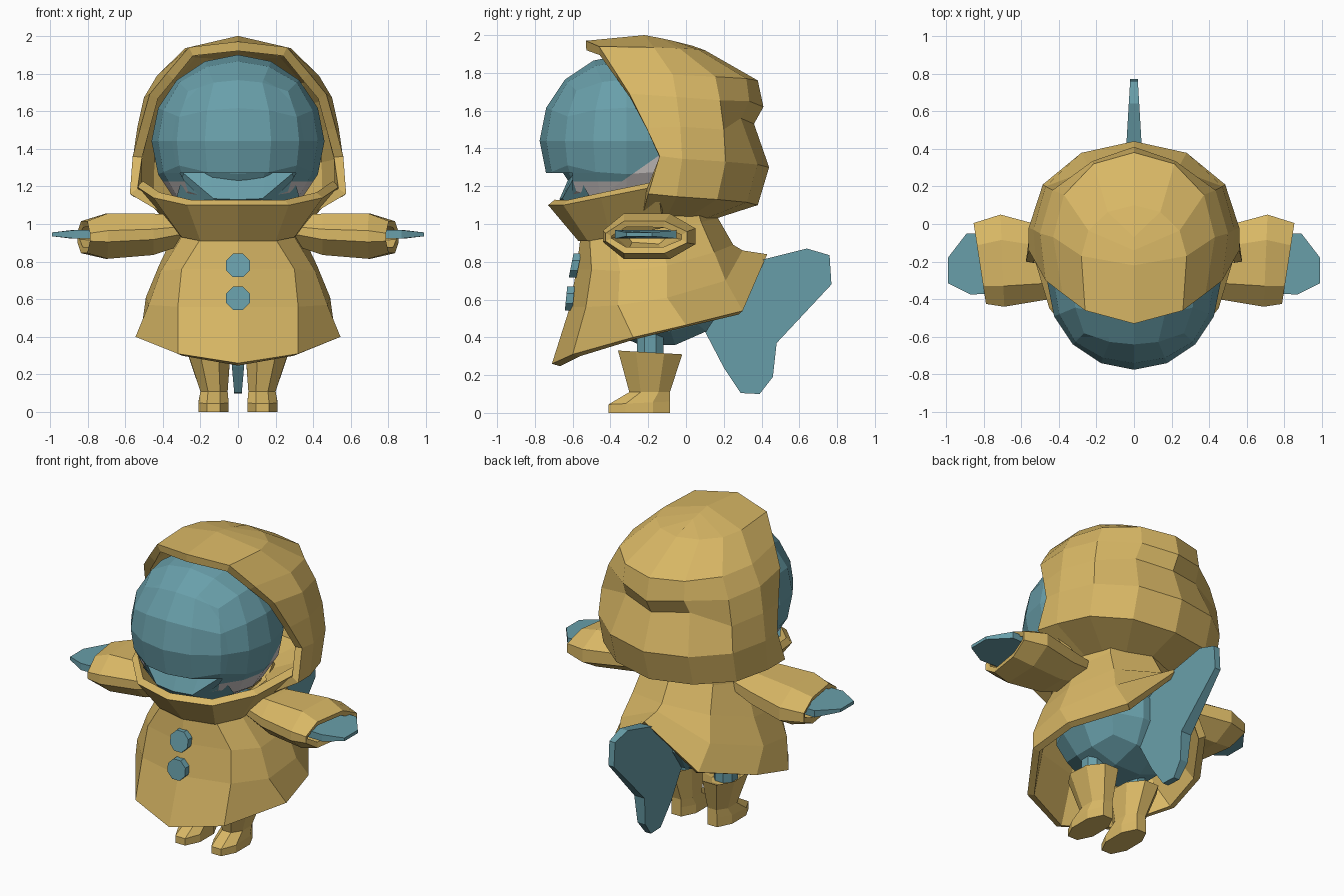
import bpy, bmesh, math
from mathutils import Vector

if "Cube" in bpy.data.objects:
    bpy.data.objects.remove(bpy.data.objects["Cube"])


def material(name, rgb):
    m = bpy.data.materials.new(name)
    m.diffuse_color = (*rgb, 1)
    m.use_nodes = True
    m.node_tree.nodes["Principled BSDF"].inputs["Base Color"].default_value = m.diffuse_color
    return m


YELLOW = material("raincoat_yellow", (0.69, 0.475, 0.13))
BLUE = material("skin_blue", (0.14, 0.345, 0.40))
PALE = material("pale_grey", (0.62, 0.58, 0.57))


def finish(name, bm, mats, mirror=False, thick=0):
    me = bpy.data.meshes.new(name)
    bm.to_mesh(me)
    bm.free()
    ob = bpy.data.objects.new(name, me)
    bpy.context.collection.objects.link(ob)
    for m in mats:
        me.materials.append(m)
    if mirror:
        mod = ob.modifiers.new("mirror", 'MIRROR')
        mod.merge_threshold = 0.002
    if thick:
        mod = ob.modifiers.new("cloth", 'SOLIDIFY')
        mod.thickness = thick
        mod.offset = -1
    return ob


def loft(name, rings, mat, ref, closed=False, caps=(), mirror=True, thick=0):
    """Skin rows of points; faces are turned away from the point ref."""
    bm = bmesh.new()
    rows = [[bm.verts.new(p) for p in r] for r in rings]
    n = len(rows[0])
    for a, b in zip(rows, rows[1:]):
        for i in range(n if closed else n - 1):
            j = (i + 1) % n
            bm.faces.new((a[i], a[j], b[j], b[i]))
    for c in caps:
        bm.faces.new(rows[c])
    bm.normal_update()
    if len(caps) == 2:
        bmesh.ops.recalc_face_normals(bm, faces=bm.faces)
    else:
        ref = Vector(ref)
        if sum(f.normal.dot(f.calc_center_median() - ref) for f in bm.faces) < 0:
            bmesh.ops.reverse_faces(bm, faces=bm.faces)
    return finish(name, bm, [mat], mirror, thick)


def quad_ball(cuts, center, radii):
    """Ball made from a subdivided cube."""
    bm = bmesh.new()
    bmesh.ops.create_cube(bm, size=2)
    bmesh.ops.subdivide_edges(bm, edges=bm.edges, cuts=cuts, use_grid_fill=True)
    for v in bm.verts:
        d = Vector([math.tan(c * math.pi / 4) for c in v.co]).normalized()
        v.co = Vector(center) + Vector([d[k] * radii[k] for k in range(3)])
    return bm


def split(bm, co, no):
    bmesh.ops.bisect_plane(bm, geom=bm.verts[:] + bm.edges[:] + bm.faces[:],
                           plane_co=co, plane_no=no)


# Hood: stacked rows from centre back to the face opening
def hood_row(zb, yb, a, c, front):
    row = []
    for i in range(4):
        t = math.radians(30 * i)
        row.append((a * math.sin(t), c + (yb - c) * math.cos(t), zb + (front[2] - zb) * i / 4))
    return row + [front]


hood = [
    hood_row(1.02, 0.13, 0.29, -0.10, (0.39, -0.23, 1.05)),
    hood_row(1.10, 0.38, 0.555, -0.05, (0.575, -0.20, 1.16)),
    hood_row(1.30, 0.44, 0.56, -0.02, (0.56, -0.14, 1.36)),
    hood_row(1.53, 0.36, 0.535, -0.03, (0.52, -0.21, 1.51)),
    hood_row(1.62, 0.41, 0.50, -0.05, (0.47, -0.30, 1.69)),
    hood_row(1.76, 0.38, 0.43, -0.07, (0.38, -0.37, 1.80)),
    hood_row(1.92, 0.10, 0.28, -0.17, (0.26, -0.46, 1.94)),
    [(0, 0.03, 1.945), (0, -0.07, 1.97), (0, -0.14, 1.985), (0, -0.22, 2.0), (0, -0.53, 1.97)],
]
# the crease at the back fades out towards the sides
hood[3][1] = (0.23, 0.29, 1.56)
hood[3][2] = (0.47, 0.20, 1.50)
hood[4][1] = (0.22, 0.335, 1.65)
loft("hood", hood, YELLOW, (0, -0.15, 1.45), thick=0.05)

# Collar bowl under the face
loft("collar", [
    [(0, -0.73, 1.10), (0.27, -0.65, 1.10), (0.45, -0.45, 1.14), (0.54, -0.15, 1.20)],
    [(0, -0.57, 0.91), (0.20, -0.52, 0.91), (0.30, -0.40, 0.93), (0.36, -0.12, 0.98)],
], YELLOW, (0, -0.15, 1.05), thick=0.045)

# Flared coat with the back hem lifted over the tail
loft("coat", [
    [(0, -0.48, 1.0), (0.17, -0.44, 1.0), (0.26, -0.34, 1.02), (0.30, -0.13, 1.08),
     (0.22, 0.05, 1.11), (0, 0.12, 1.12)],
    [(0, -0.56, 0.92), (0.2, -0.51, 0.92), (0.3, -0.38, 0.93), (0.33, -0.15, 0.97),
     (0.25, 0.08, 1.01), (0, 0.17, 1.03)],
    [(0, -0.58, 0.76), (0.30, -0.50, 0.76), (0.41, -0.35, 0.75), (0.42, -0.10, 0.78),
     (0.28, 0.15, 0.85), (0, 0.25, 0.89)],
    [(0, -0.615, 0.56), (0.32, -0.53, 0.56), (0.475, -0.36, 0.57), (0.49, -0.10, 0.61),
     (0.32, 0.21, 0.70), (0, 0.30, 0.86)],
    [(0, -0.71, 0.26), (0.32, -0.60, 0.31), (0.545, -0.28, 0.40), (0.51, 0.0, 0.465),
     (0.30, 0.30, 0.54), (0, 0.43, 0.84)],
], YELLOW, (0, -0.15, 0.65), thick=0.045)


# Sleeves with a slanted open cuff, and flat fin hands
def octagon(x, yc, zc, ry, rz, slant=0):
    shape = [(-1, 0.25), (-0.55, 1), (0.45, 1), (1, 0.35), (1, -0.35), (0.45, -1), (-0.55, -1), (-1, -0.25)]
    return [(x + slant * p, yc + ry * p, zc + rz * q) for p, q in shape]


loft("sleeve", [
    octagon(0.27, -0.21, 0.97, 0.14, 0.075),
    octagon(0.45, -0.21, 0.945, 0.19, 0.11),
    octagon(0.70, -0.195, 0.935, 0.245, 0.12, 0.01),
    octagon(0.82, -0.21, 0.93, 0.215, 0.085, 0.033),
], YELLOW, (0.55, -0.21, 0.94), closed=True, caps=(0,), thick=0.035)

fin = [(0.5, -0.36), (0.87, -0.375), (0.99, -0.315), (0.99, -0.18), (0.89, -0.05), (0.5, -0.06)]
loft("fin_hand", [[(x, y, 0.945 + s * (0.022 if x < 0.9 else 0.01)) for x, y in fin]
                  for s in (-1, 1)], BLUE, (0.8, -0.2, 0.94), closed=True, caps=(0, 1))

# Head: ball with a mouth notch at the front and a pale crescent low on each side
bm = quad_ball(3, (0, -0.315, 1.44), (0.46, 0.46, 0.46))
MOUTH_Z, MOUTH_Y = 1.27, -0.60
LOW = Vector((0, -0.34, 1.225))
SLOPE = Vector((0, -0.7, 1)).normalized()
split(bm, (0, 0, MOUTH_Z), (0, 0, 1))
split(bm, (0, MOUTH_Y, 0), (0, 1, 0))
split(bm, LOW, (0, 0, 1))
split(bm, LOW, SLOPE)
gone = []
for f in bm.faces:
    c = f.calc_center_median()
    if c.z < MOUTH_Z and c.y < MOUTH_Y:
        gone.append(f)
    elif c.y > -0.56 and (c.z < LOW.z or (c - LOW).dot(SLOPE) < 0) and c.z < 1.42:
        f.material_index = 1
bmesh.ops.delete(bm, geom=gone, context='FACES')
finish("head", bm, [BLUE, PALE])

# Mouth lining and roof inside the notch
bm = quad_ball(3, (0, -0.28, 1.42), (0.40, 0.40, 0.40))
finish("mouth_lining", bm, [BLUE])
loft("mouth_roof", [
    [(0, -0.74, 1.27), (0.16, -0.70, 1.275), (0.29, -0.61, 1.28)],
    [(0, -0.50, 1.29), (0.16, -0.50, 1.29), (0.29, -0.50, 1.29)],
], BLUE, (0, -0.6, 1.5))

# Bowl-shaped lower lip
loft("lower_lip", [
    [(0, -0.60, 1.29), (0.15, -0.59, 1.29), (0.29, -0.56, 1.29)],
    [(0, -0.67, 1.13), (0.13, -0.655, 1.135), (0.29, -0.58, 1.27)],
    [(0, -0.55, 1.02), (0.16, -0.53, 1.02), (0.33, -0.50, 1.13)],
], BLUE, (0, -0.25, 1.15))

# Body under the coat
finish("body", quad_ball(2, (0, -0.15, 0.64), (0.37, 0.37, 0.30)), [BLUE])


# Ankles and boots
def boot_ring(z0, z1, xa, xb, ya, yb):
    k = 0.28
    shape = [(k, 0), (1 - k, 0), (1, k), (1, 1 - k), (1 - k, 1), (k, 1), (0, 1 - k), (0, k)]
    return [(xa + (xb - xa) * p, ya + (yb - ya) * q, z0 + (z1 - z0) * q) for p, q in shape]


loft("ankle", [boot_ring(z, z, 0.09, 0.22, -0.26, -0.12) for z in (0.275, 0.45)],
     BLUE, (0.15, -0.2, 0.3), closed=True, caps=(0, 1))
loft("boot", [
    boot_ring(0.28, 0.28, 0.085, 0.225, -0.29, -0.09),
    boot_ring(0.33, 0.31, 0.04, 0.27, -0.36, -0.02),
    boot_ring(0.11, 0.11, 0.055, 0.20, -0.30, -0.085),
    boot_ring(0.045, 0.06, 0.05, 0.21, -0.41, -0.085),
    boot_ring(0, 0, 0.05, 0.21, -0.41, -0.085),
], YELLOW, (0.13, -0.2, 0.2), closed=True, caps=(0, 4))

# Tail fin: thin slab tapering to the rear and the lower tip
tail = [(0.05, 0.66), (0.08, 0.47), (0.20, 0.24), (0.29, 0.105), (0.39, 0.10), (0.46, 0.19), (0.48, 0.37),
        (0.77, 0.68), (0.76, 0.835), (0.64, 0.87), (0.42, 0.815), (0.25, 0.76)]


def tail_half(y, z):
    return 0.042 - 0.022 * max((y - 0.4) / 0.37, (0.35 - z) / 0.25, 0)


loft("tail_fin", [[(s * tail_half(y, z), y, z) for y, z in tail] for s in (-1, 1)],
     BLUE, (0, 0.4, 0.5), closed=True, caps=(0, 1), mirror=False)

# Coat buttons, tilted to lie on the cloth
for z, y, tilt in ((0.78, -0.588, 0.2), (0.605, -0.615, 0.1)):
    angles = [math.pi / 8 + k * math.pi / 4 for k in range(8)]
    loft("button", [[(0.068 * math.cos(a), y + d + 0.068 * math.sin(a) * tilt, z + 0.068 * math.sin(a))
                     for a in angles] for d in (-0.02, 0.02)],
         BLUE, (0, y, z), closed=True, caps=(0, 1), mirror=False)
